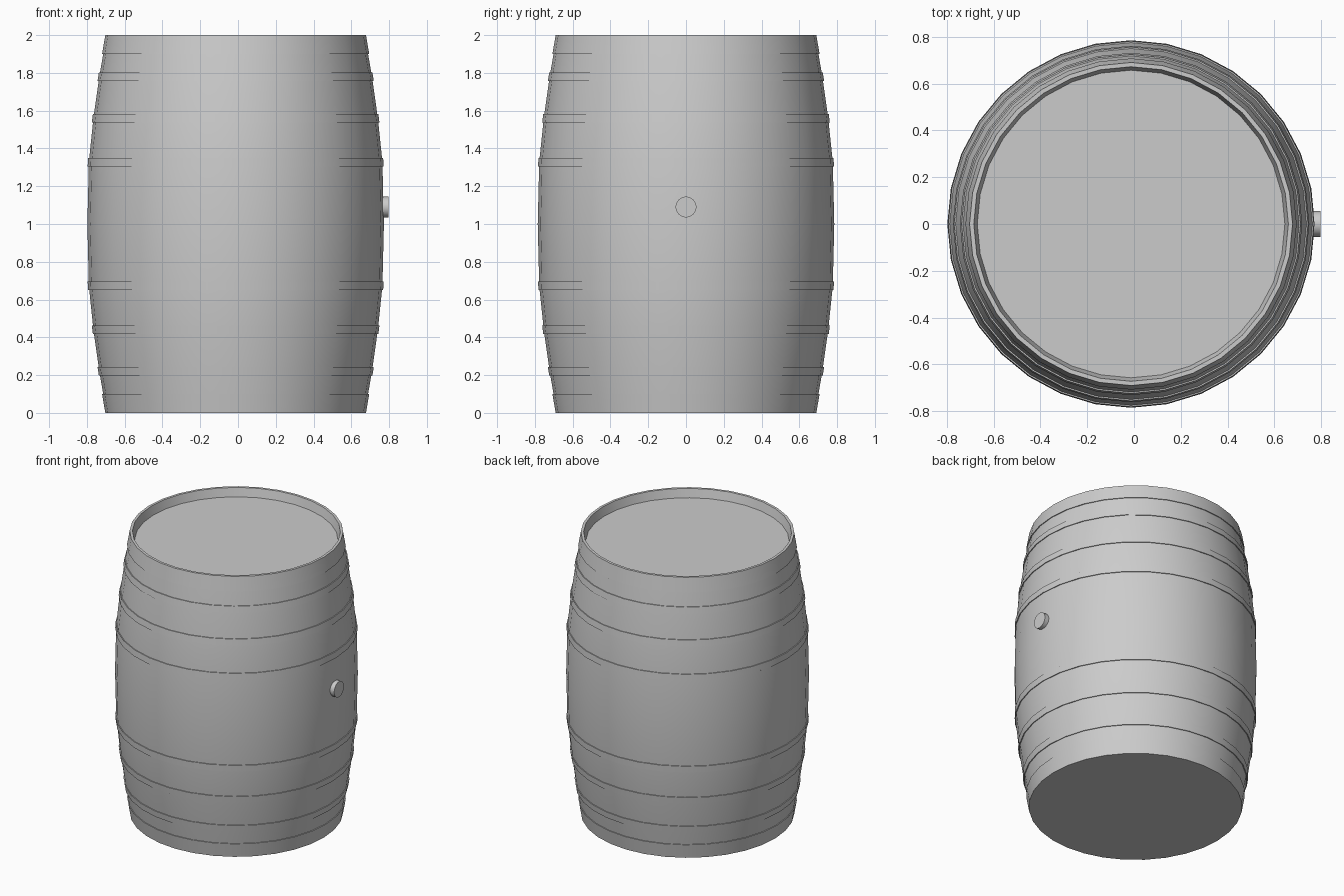
import bpy
import bmesh
import math
from mathutils import Matrix

SIDES = 32
CENTRE_X = -0.0125

cube = bpy.data.objects.get("Cube")
if cube:
    bpy.data.objects.remove(cube, do_unlink=True)

grey = bpy.data.materials.new("plain_grey")
grey.use_nodes = True
colour = (0.6, 0.6, 0.6, 1)
grey.diffuse_color = colour
grey.node_tree.nodes["Principled BSDF"].inputs["Base Color"].default_value = colour

# Stave radius by distance from the nearer end
BULGE = [(0, 0.684), (0.22, 0.722), (0.44, 0.753), (0.67, 0.777), (1, 0.785)]


def stave_radius(z):
    d = min(z, 2 - z)
    for (z0, r0), (z1, r1) in zip(BULGE, BULGE[1:]):
        if d <= z1:
            return r0 + (r1 - r0) * (d - z0) / (z1 - z0)
    return BULGE[-1][1]


def finish(name, bm):
    bmesh.ops.recalc_face_normals(bm, faces=bm.faces)
    mesh = bpy.data.meshes.new(name)
    bm.to_mesh(mesh)
    bm.free()
    mesh.materials.append(grey)
    obj = bpy.data.objects.new(name, mesh)
    bpy.context.collection.objects.link(obj)
    bpy.ops.object.select_all(action='DESELECT')
    obj.select_set(True)
    bpy.context.view_layer.objects.active = obj
    bpy.ops.object.shade_smooth_by_angle(angle=math.radians(30))
    return obj


def lathe(name, profile, closed):
    """Turn (radius, z) points around the barrel axis; open ends get caps."""
    bm = bmesh.new()
    rings = []
    for r, z in profile:
        angles = [math.tau * i / SIDES for i in range(SIDES)]
        rings.append([bm.verts.new((CENTRE_X + r * math.cos(a), r * math.sin(a), z))
                      for a in angles])
    pairs = list(zip(rings, rings[1:]))
    if closed:
        pairs.append((rings[-1], rings[0]))
    else:
        bm.faces.new(rings[0])
        bm.faces.new(rings[-1])
    for low, high in pairs:
        for i in range(SIDES):
            j = (i + 1) % SIDES
            bm.faces.new((low[i], low[j], high[j], high[i]))
    return finish(name, bm)


# Stave body with flat base, thin top rim and recessed lid
side = [(r, z) for z, r in BULGE]
side += [(r, 2 - z) for z, r in reversed(BULGE[:-1])]
lathe("barrel_body", side + [(0.672, 2), (0.657, 1.94)], False)

# Hoops, mirrored about the middle height
for label, low, high in (("end", 0, 0.1), ("head", 0.197, 0.242),
                         ("quarter", 0.417, 0.462), ("bilge", 0.65, 0.695)):
    for place, a, b in (("lower", low, high), ("upper", 2 - high, 2 - low)):
        ra, rb = stave_radius(a), stave_radius(b)
        lathe(f"{place}_{label}_hoop",
              [(ra - 0.008, a), (ra + 0.006, a), (rb + 0.006, b), (rb - 0.008, b)], True)

# Round bung on the left side
bm = bmesh.new()
bmesh.ops.create_cone(bm, cap_ends=True, segments=SIDES, radius1=0.055, radius2=0.055,
                      depth=0.06,
                      matrix=Matrix.Translation((0.7675, 0, 1.09)) @
                      Matrix.Rotation(math.pi / 2, 4, 'Y'))
finish("bung", bm)
